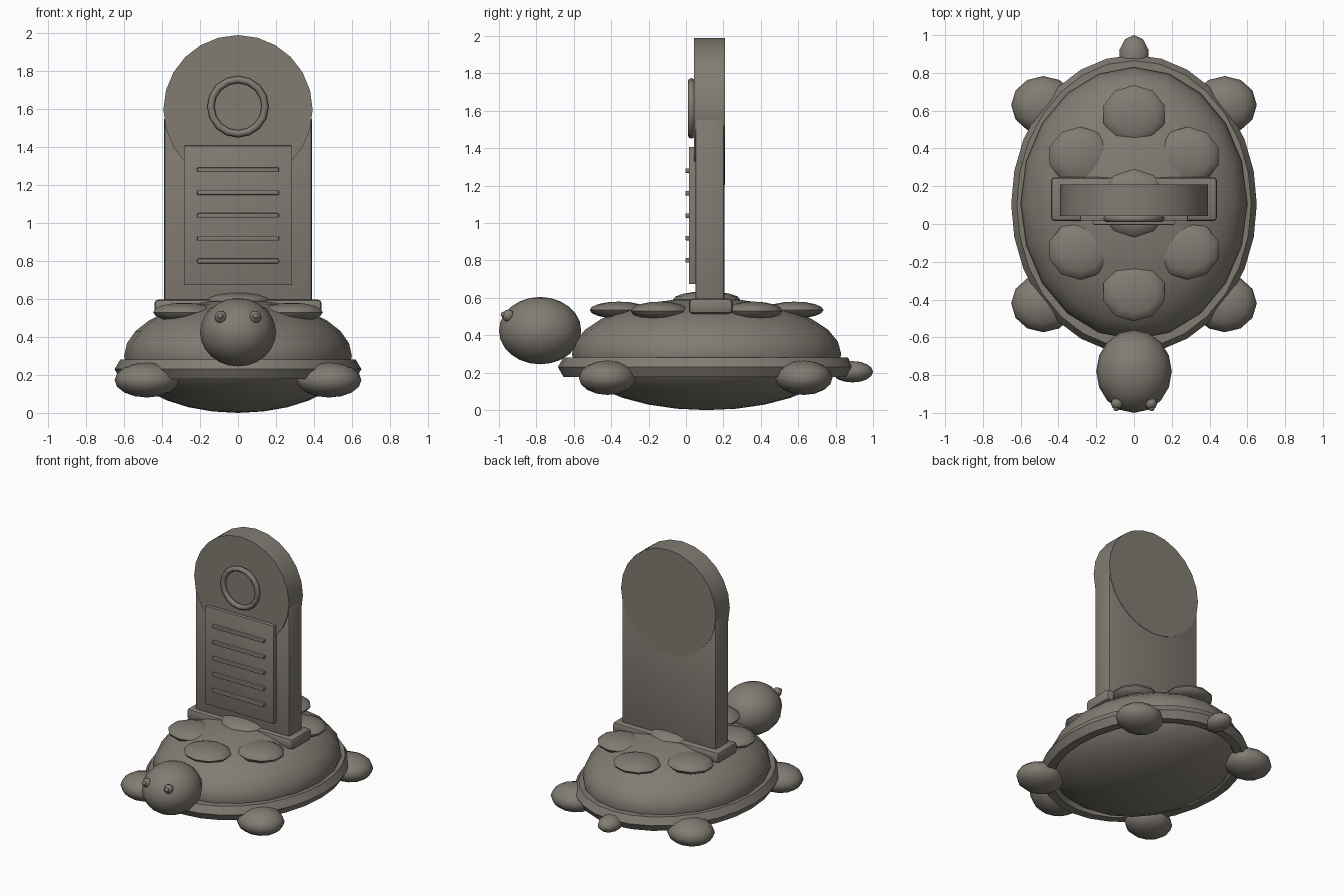
import bpy
import math

if "Cube" in bpy.data.objects:
    bpy.data.objects.remove(bpy.data.objects["Cube"])

stone = bpy.data.materials.new("weathered stone")
stone.diffuse_color = (0.22, 0.20, 0.17, 1)
stone.use_nodes = True
stone.node_tree.nodes["Principled BSDF"].inputs["Base Color"].default_value = stone.diffuse_color


def finish(name, scale=(1, 1, 1), bevel=0, angle=35):
    """Name, scale, colour, bevel and shade the active object."""
    ob = bpy.context.object
    ob.name = ob.data.name = name
    ob.scale = scale
    bpy.ops.object.transform_apply(location=False, rotation=True, scale=True)
    ob.data.materials.append(stone)
    if bevel:
        mod = ob.modifiers.new("bevel", 'BEVEL')
        mod.width, mod.segments = bevel, 2
        bpy.ops.object.modifier_apply(modifier=mod.name)
    bpy.ops.object.shade_smooth_by_angle(angle=math.radians(angle))
    return ob


def ellipsoid(name, loc, radii, seg=12, rings=8):
    bpy.ops.mesh.primitive_uv_sphere_add(segments=seg, ring_count=rings, radius=1, location=loc)
    return finish(name, radii, angle=60)


def box(name, lo, hi, bevel=0):
    bpy.ops.mesh.primitive_cube_add(size=1, location=[(a + b) / 2 for a, b in zip(lo, hi)])
    return finish(name, [b - a for a, b in zip(lo, hi)], bevel)


CY = 0.11  # centre of the shell along y

# Shell and its rim
ellipsoid("shell", (0, CY, 0.30), (0.60, 0.72, 0.30), 20, 14)
bpy.ops.mesh.primitive_torus_add(major_segments=28, minor_segments=6, major_radius=0.6,
                                 minor_radius=0.06, location=(0, CY - 0.005, 0.23))
rim = finish("shell_rim")
for v in rim.data.vertices:  # stretch to an oval while keeping the rim width
    a = math.atan2(v.co.y, v.co.x)
    v.co.x -= 0.01 * math.cos(a)
    v.co.y += 0.13 * math.sin(a)

# Raised plates on the shell
ellipsoid("shell_plate_middle", (0, CY, 0.59), (0.18, 0.18, 0.045), 10, 8)
for name, dy in (("front", -0.47), ("back", 0.47)):
    ellipsoid("shell_plate_" + name, (0, CY + dy, 0.535), (0.17, 0.155, 0.045), 10, 8)
for sx, side in ((-1, "left"), (1, "right")):
    for sy, end in ((-1, "front"), (1, "back")):
        ellipsoid(f"shell_plate_{end}_{side}", (sx * 0.285, CY + sy * 0.25, 0.53),
                  (0.17, 0.155, 0.05), 10, 8)

# Feet
for sx, side in ((-1, "left"), (1, "right")):
    for y, end in ((-0.42, "front"), (0.63, "back")):
        ellipsoid(f"foot_{end}_{side}", (sx * 0.48, y, 0.173), (0.17, 0.153, 0.092))

# Tail, head, eyes
ellipsoid("tail", (0, 0.89, 0.205), (0.08, 0.11, 0.057), 10, 8)
ellipsoid("head", (0, -0.78, 0.425), (0.20, 0.22, 0.18), 16, 12)
for sx, side in ((-1, "left"), (1, "right")):
    ellipsoid("eye_" + side, (sx * 0.09, -0.95, 0.505), (0.033, 0.033, 0.033), 8, 6)
    ellipsoid("pupil_" + side, (sx * 0.093, -0.977, 0.51), (0.016, 0.014, 0.016), 8, 6)

# Socket block and upright slab with a round top
box("slab_socket", (-0.44, 0.016, 0.515), (0.44, 0.248, 0.597), 0.02)
box("slab", (-0.39, 0.05, 0.53), (0.39, 0.205, 1.56), 0.015)
bpy.ops.mesh.primitive_cylinder_add(vertices=24, radius=0.393, depth=0.166,
                                    location=(0, 0.125, 1.597), rotation=(math.pi / 2, 0, 0))
finish("slab_round_top")

# Ring medallion
bpy.ops.mesh.primitive_torus_add(major_segments=16, minor_segments=8, major_radius=0.143,
                                 minor_radius=0.019, location=(0, 0.029, 1.613),
                                 rotation=(math.pi / 2, 0, 0))
finish("ring", angle=50)

# Panel with raised bars
box("panel", (-0.285, 0.016, 0.673), (0.285, 0.06, 1.408), 0.004)
for i in range(5):
    z = 0.80 + 0.12 * i
    box(f"panel_bar_{i + 1}", (-0.215, -0.004, z - 0.012), (0.215, 0.02, z + 0.012), 0.004)
